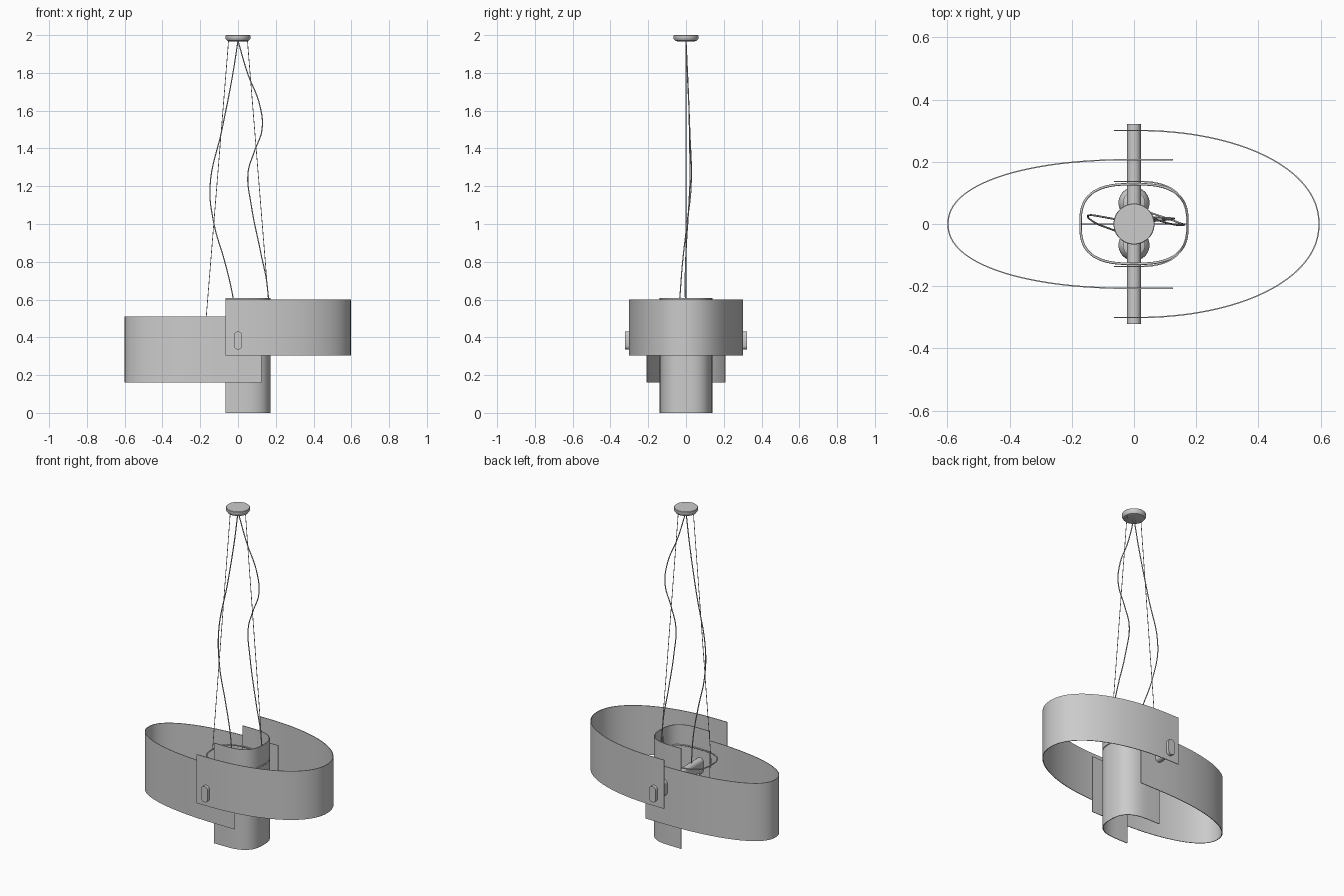
import bpy, bmesh, math

if "Cube" in bpy.data.objects:
    bpy.data.objects.remove(bpy.data.objects["Cube"])

def make(name, verts, faces, smooth=True):
    me = bpy.data.meshes.new(name)
    me.from_pydata(verts, [], faces)
    bm = bmesh.new()
    bm.from_mesh(me)
    bmesh.ops.recalc_face_normals(bm, faces=bm.faces)
    bm.to_mesh(me)
    bm.free()
    ob = bpy.data.objects.new(name, me)
    bpy.context.collection.objects.link(ob)
    if smooth:
        bpy.ops.object.select_all(action='DESELECT')
        ob.select_set(True)
        bpy.context.view_layer.objects.active = ob
        bpy.ops.object.shade_smooth_by_angle(angle=math.radians(35))
    return ob

def power(v, e):
    return math.copysign(abs(v) ** (2 / e), v)

def bent_sheet(name, reach, half, tail, z0, z1, e, thick=0.004, n=64):
    """U-shaped sheet: straight tails past x = 0 and a rounded nose at x = reach."""
    def outline(inset):
        sgn = math.copysign(1, reach)
        a, b = abs(reach) - inset, half - inset
        pts = [(tail, -b)]
        for i in range(n + 1):
            t = -math.pi / 2 + math.pi * i / n
            pts.append((sgn * a * power(max(math.cos(t), 0), e), b * power(math.sin(t), e)))
        return pts + [(tail, b)]
    outer, inner = outline(0), outline(thick)
    m = len(outer)
    verts = [(x, y, z) for z in (z0, z1) for loop in (outer, inner) for x, y in loop]
    faces = []
    for i in range(m - 1):
        j = i + 1
        faces += [(i, j, 2*m + j, 2*m + i), (m + i, m + j, 3*m + j, 3*m + i),
                  (i, j, m + j, m + i), (2*m + i, 2*m + j, 3*m + j, 3*m + i)]
    for i in (0, m - 1):
        faces.append((i, m + i, 3*m + i, 2*m + i))
    return make(name, verts, faces)

def lathe(name, profile, x, y, n=40):
    verts = [(x + r * math.cos(2*math.pi*k/n), y + r * math.sin(2*math.pi*k/n), z)
             for r, z in profile for k in range(n)]
    faces = [(i*n + k, i*n + (k+1) % n, (i+1)*n + (k+1) % n, (i+1)*n + k)
             for i in range(len(profile) - 1) for k in range(n)]
    last = (len(profile) - 1) * n
    faces += [tuple(range(n)), tuple(range(last, last + n))]
    return make(name, verts, faces)

def cable(name, pts, radius, cyclic=False, smooth=True):
    cu = bpy.data.curves.new(name, 'CURVE')
    cu.dimensions = '3D'
    cu.bevel_depth = radius
    cu.bevel_resolution = 2
    cu.resolution_u = 8
    cu.use_fill_caps = True
    if smooth:
        sp = cu.splines.new('BEZIER')
        sp.bezier_points.add(len(pts) - 1)
        for bp, p in zip(sp.bezier_points, pts):
            bp.co = p
            bp.handle_left_type = bp.handle_right_type = 'AUTO'
    else:
        sp = cu.splines.new('POLY')
        sp.points.add(len(pts) - 1)
        for q, p in zip(sp.points, pts):
            q.co = (*p, 1)
    sp.use_cyclic_u = cyclic
    ob = bpy.data.objects.new(name, cu)
    bpy.context.collection.objects.link(ob)
    return ob

# Three overlapping bent shades
bent_sheet("right_shade", 0.597, 0.303, -0.065, 0.305, 0.60, 2.1)
bent_sheet("left_shade", -0.60, 0.209, 0.125, 0.16, 0.51, 2.2)
bent_sheet("inner_shade", 0.172, 0.139, -0.065, 0.0, 0.607, 2.7)

# Cross bar with a rounded slot-shaped section, poking out as end knobs
section = []
for i in range(20):
    t = 2 * math.pi * (i + 0.5) / 20
    section.append((0.022 * math.cos(t), 0.383 + 0.022 * math.sin(t) + math.copysign(0.026, math.sin(t))))
bv = [(x, y, z) for y in (-0.322, 0.322) for x, z in section]
bf = [(i, (i+1) % 20, 20 + (i+1) % 20, 20 + i) for i in range(20)]
bf += [tuple(range(20)), tuple(range(20, 40))]
make("cross_bar", bv, bf)

# Ring holding the suspension wires
ring = [(0.172 * power(math.cos(2*math.pi*i/96), 2.8),
         0.128 * power(math.sin(2*math.pi*i/96), 2.8), 0.485) for i in range(96)]
cable("support_ring", ring, 0.004, cyclic=True, smooth=False)

# Bulbs and sockets under the bar
for side, y in (("front", -0.068), ("back", 0.068)):
    lathe(side + "_socket", [(0.024, 0.36), (0.036, 0.355), (0.036, 0.30), (0.024, 0.295)], 0, y)
    globe = [(0.02, 0.298), (0.025, 0.28)]
    globe += [(0.05 * math.cos(math.radians(a)), 0.235 + 0.05 * math.sin(math.radians(a)))
              for a in range(50, -90, -10)]
    lathe(side + "_bulb", globe, 0, y)

# Ceiling canopy
lathe("ceiling_canopy", [(0.045, 1.967), (0.058, 1.971), (0.065, 1.98), (0.066, 1.99),
                         (0.066, 1.998), (0.064, 2.0)], 0, 0, 64)

# Straight suspension wires
for side, s in (("left", -1), ("right", 1)):
    cable(side + "_wire", [(s * 0.05, 0, 1.97), (s * 0.17, 0, 0.485)], 0.0018, smooth=False)

# Loose power cables
cable("left_power_cable", [(0, 0, 1.97), (-0.03, 0.008, 1.78), (-0.085, 0.02, 1.5),
      (-0.148, 0.027, 1.2), (-0.127, 0.005, 1.0), (-0.07, -0.018, 0.8),
      (-0.028, -0.032, 0.62), (0, -0.05, 0.42)], 0.003)
cable("right_power_cable", [(0, 0, 1.97), (0.05, 0.008, 1.8), (0.115, 0.015, 1.63),
      (0.127, 0.018, 1.5), (0.085, 0.02, 1.38), (0.053, 0.022, 1.27), (0.07, 0.015, 1.1),
      (0.12, 0, 0.85), (0.156, -0.004, 0.66), (0.155, 0, 0.56), (0.1, 0.02, 0.47),
      (0.01, 0.05, 0.42)], 0.003)
